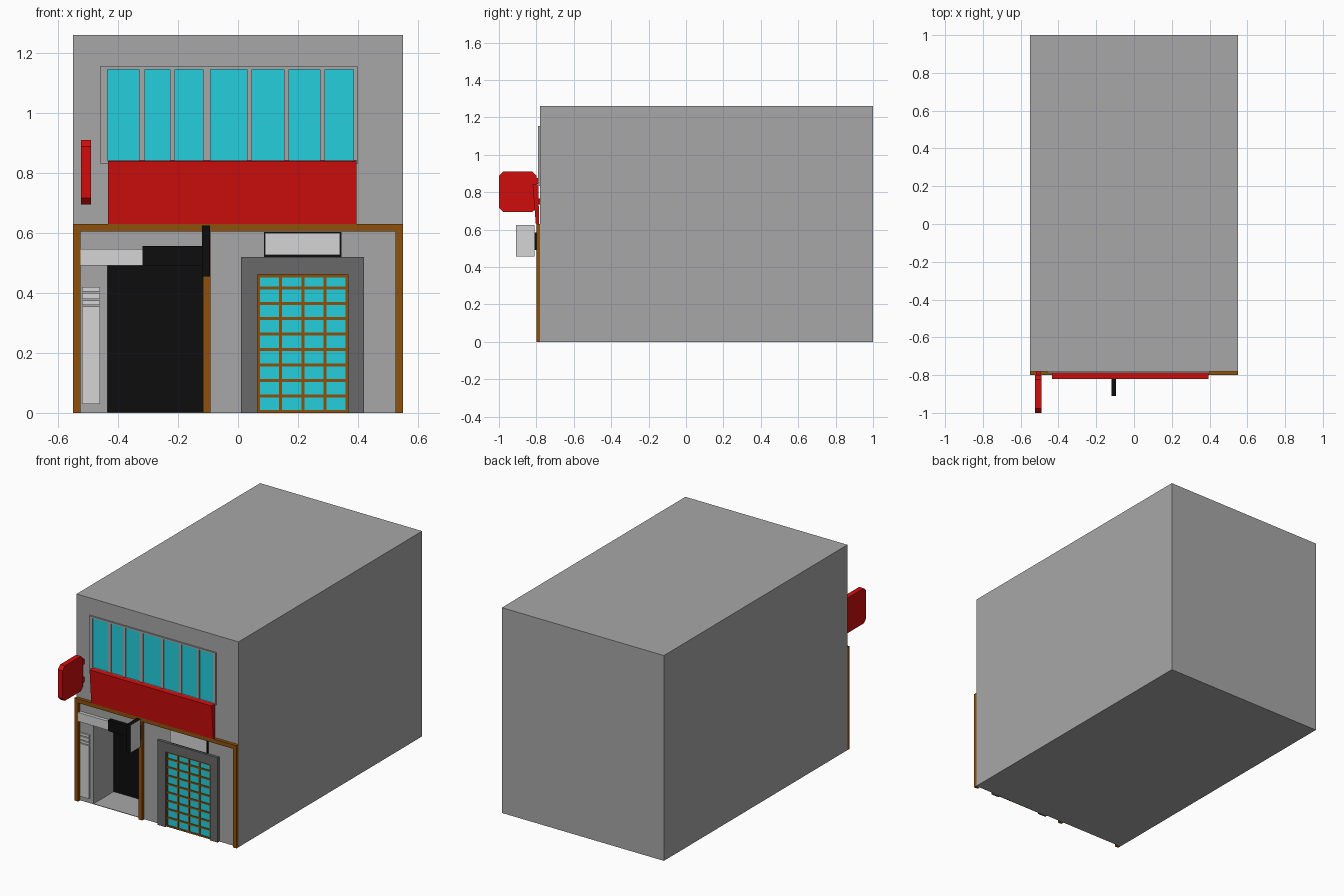
import bpy, bmesh
from mathutils import Vector

if "Cube" in bpy.data.objects:
    bpy.data.objects.remove(bpy.data.objects["Cube"])


def material(name, rgb):
    m = bpy.data.materials.new(name)
    m.diffuse_color = (*rgb, 1)
    m.use_nodes = True
    m.node_tree.nodes["Principled BSDF"].inputs["Base Color"].default_value = m.diffuse_color
    return m


GREY = material("wall grey", (0.39, 0.39, 0.39))
DARK = material("dark grey", (0.14, 0.14, 0.14))
LIGHT = material("light grey", (0.66, 0.66, 0.66))
BLACK = material("black", (0.004, 0.004, 0.004))
BROWN = material("brown wood", (0.27, 0.082, 0.004))
RED = material("red", (0.63, 0.004, 0.004))
CYAN = material("cyan glass", (0.017, 0.62, 0.72))
WALL = -0.78


def finish(name, bm, *mats):
    bmesh.ops.recalc_face_normals(bm, faces=bm.faces)
    me = bpy.data.meshes.new(name)
    bm.to_mesh(me)
    bm.free()
    for m in mats:
        me.materials.append(m)
    ob = bpy.data.objects.new(name, me)
    bpy.context.collection.objects.link(ob)
    return ob


def add_box(bm, x, y, z):
    r = bmesh.ops.create_cube(bm, size=1)
    for v in r["verts"]:
        v.co = Vector([a + (b - a) * (c + 0.5) for (a, b), c in zip((x, y, z), v.co)])


def boxes(name, mat, *specs):
    """One object made of boxes, each given as x, y and z ranges."""
    bm = bmesh.new()
    for s in specs:
        add_box(bm, *s)
    return finish(name, bm, mat)


def prism(name, mat, profile, x0, x1):
    """A (y, z) outline extruded along x."""
    bm = bmesh.new()
    f = bm.faces.new([bm.verts.new((x0, y, z)) for y, z in profile])
    r = bmesh.ops.extrude_face_region(bm, geom=[f])
    for v in r["geom"]:
        if isinstance(v, bmesh.types.BMVert):
            v.co.x = x1
    return finish(name, bm, mat)


# Building block with the entrance recess cut into the front
body = boxes("building", GREY, ((-0.55, 0.55), (WALL, 1), (0, 1.26)))
cutter = boxes("recess_cutter", GREY, ((-0.435, -0.115), (-0.9, -0.58), (0.003, 0.492)))
cutter.hide_render = True
mod = body.modifiers.new("recess", "BOOLEAN")
mod.operation = "DIFFERENCE"
mod.object = cutter
mod.solver = "EXACT"
bpy.context.view_layer.objects.active = body
bpy.ops.object.modifier_apply(modifier=mod.name)
bpy.data.objects.remove(cutter)
boxes("entrance_back", BLACK, ((-0.435, -0.115), (-0.585, -0.578), (0.003, 0.492)))

# Brown timber around the ground floor
T = (-0.8, WALL)
boxes("timber_frame", BROWN,
      ((-0.55, -0.525), T, (0, 0.605)), ((0.525, 0.55), T, (0, 0.605)),
      ((-0.116, -0.091), T, (0, 0.605)), ((-0.55, 0.55), T, (0.605, 0.63)))

# Lintel over the entrance and the slatted panel beside it
boxes("entrance_lintel", LIGHT, ((-0.525, -0.318), (-0.8, WALL), (0.492, 0.547)))
boxes("entrance_black_box", BLACK, ((-0.318, -0.12), (-0.805, WALL), (0.49, 0.557)))
boxes("side_panel", LIGHT, ((-0.52, -0.46), (-0.79, WALL), (0.03, 0.355)),
      *[((-0.52, -0.46), (-0.79, WALL), (z, z + h))
        for z, h in ((0.36, 0.015), (0.38, 0.02), (0.405, 0.015))])

# Hanging sign: black edges, light faces
sign = boxes("hanging_sign", BLACK, ((-0.12, -0.094), (-0.91, -0.81), (0.455, 0.625)))
sign.data.materials.append(LIGHT)
for p in sign.data.polygons:
    p.material_index = int(abs(p.normal.x) > 0.5)
boxes("hanging_sign_bracket", BLACK, ((-0.115, -0.099), (-0.812, -0.79), (0.49, 0.585)))

# Right door: grey surround, glass and wooden lattice
S = (-0.797, WALL)
boxes("door_surround", DARK, ((0.01, 0.065), S, (0, 0.462)), ((0.367, 0.42), S, (0, 0.462)),
      ((0.01, 0.42), S, (0.462, 0.52)))
boxes("door_glass", CYAN, ((0.065, 0.367), (-0.783, WALL), (0, 0.462)))
lattice = []
for i in range(5):
    x = 0.069 + i * 0.0735
    lattice.append(((x - 0.005, x + 0.005), (-0.788, WALL), (0, 0.462)))
for i in range(10):
    z = 0.005 + min(i * 0.0515, 0.452)
    lattice.append(((0.065, 0.367), (-0.787, WALL), (z - 0.005, z + 0.005)))
boxes("door_lattice", BROWN, *lattice)
boxes("door_sign_backing", BLACK, ((0.087, 0.345), (-0.784, WALL), (0.52, 0.603)))
boxes("door_sign", LIGHT, ((0.09, 0.34), (-0.79, -0.784), (0.526, 0.6)))

# Upper window band with mullions between uneven panes
panes = [(-0.435, -0.33), (-0.31, -0.226), (-0.21, -0.116), (-0.091, 0.03),
         (0.046, 0.154), (0.17, 0.274), (0.29, 0.385)]
W = (-0.79, WALL)
edges = [-0.46] + [e for p in panes for e in p] + [0.4]
boxes("window_frame", GREY, ((-0.46, 0.4), W, (1.145, 1.155)), ((-0.46, 0.4), W, (0.832, 0.842)),
      *[((edges[i], edges[i + 1]), W, (0.842, 1.145)) for i in range(0, len(edges), 2)])
boxes("window_glass", CYAN, *[(p, (-0.784, WALL), (0.842, 1.145)) for p in panes])

# Leaning red fascia board
prism("fascia_board", RED, [(-0.803, 0.63), (-0.82, 0.84), (-0.79, 0.842), (-0.785, 0.63)],
      -0.434, 0.395)

# Red blade sign with clipped corners and two wall brackets
y0, y1, z0, z1, c = -1.0, -0.8, 0.695, 0.91, 0.022
prism("blade_sign", RED, [(y0 + c, z0), (y1 - c, z0), (y1, z0 + c), (y1, z1 - c),
                          (y1 - c, z1), (y0 + c, z1), (y0, z1 - c), (y0, z0 + c)], -0.523, -0.491)
boxes("blade_sign_brackets", RED, *[((-0.518, -0.496), (-0.805, WALL), (z, z + 0.03))
                                    for z in (0.735, 0.845)])
